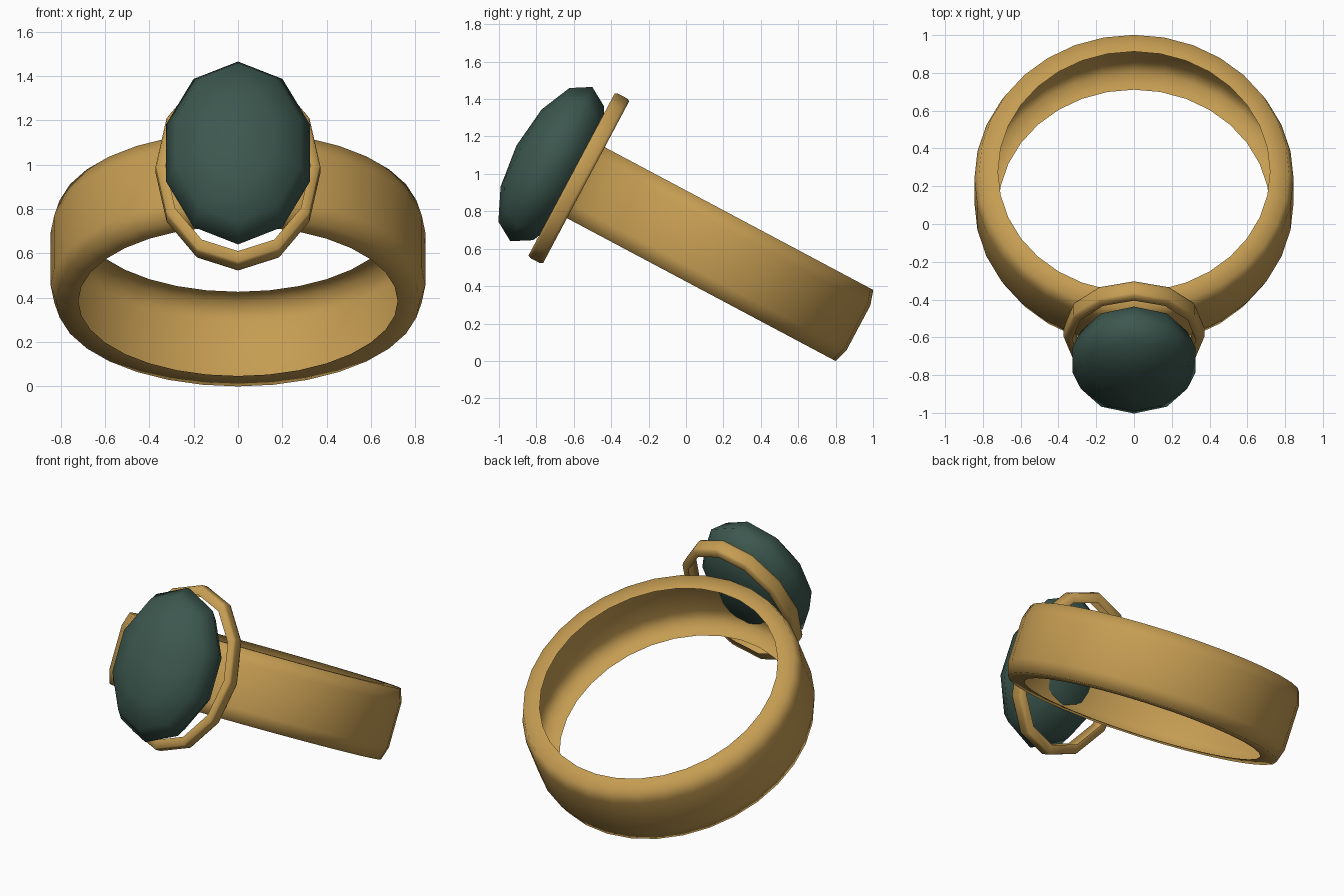
import bpy, bmesh, math
from mathutils import Vector

if "Cube" in bpy.data.objects:
    bpy.data.objects.remove(bpy.data.objects["Cube"])

# Tilted frame: AXIS runs through the finger hole, FRONT points at the stone
TILT = math.radians(28)
X = Vector((1, 0, 0))
FRONT = Vector((0, -math.cos(TILT), math.sin(TILT)))
AXIS = Vector((0, math.sin(TILT), math.cos(TILT)))


def material(name, rgb):
    m = bpy.data.materials.new(name)
    m.diffuse_color = (*rgb, 1)
    m.use_nodes = True
    m.node_tree.nodes["Principled BSDF"].inputs["Base Color"].default_value = m.diffuse_color
    return m


gold = material("gold", (0.56, 0.335, 0.085))
green = material("dark green", (0.045, 0.095, 0.077))


def lathe(name, profile, segs, centre, u, v, w, mat):
    """Spin (radius, height) points in the u/v plane, height along w."""
    bm = bmesh.new()
    rings = []
    for r, h in profile:
        if r == 0:
            rings.append([bm.verts.new(centre + w * h)] * segs)
        else:
            rings.append([bm.verts.new(centre + w * h
                          + u * (r * math.cos(2 * math.pi * i / segs))
                          + v * (r * math.sin(2 * math.pi * i / segs)))
                          for i in range(segs)])
    for a, b in zip(rings, rings[1:]):
        for i in range(segs):
            j = (i + 1) % segs
            quad = list(dict.fromkeys((a[i], a[j], b[j], b[i])))
            bm.faces.new(quad).smooth = True
    bmesh.ops.recalc_face_normals(bm, faces=bm.faces)
    me = bpy.data.meshes.new(name)
    bm.to_mesh(me)
    bm.free()
    me.materials.append(mat)
    ob = bpy.data.objects.new(name, me)
    bpy.context.collection.objects.link(ob)
    return ob


def channel(inner, rim, crown, half, crown_half):
    """Open channel section: side flanges and a slightly crowned outer wall."""
    side = [(inner, half), (rim, half), (crown, crown_half)]
    return [(r, -h) for r, h in side] + [(r, h) for r, h in reversed(side)]


# Finger band, hollow on the inside
lathe("band", channel(0.72, 0.82, 0.845, 0.215, 0.135), 32,
      FRONT * 0.114 + AXIS * 0.59, FRONT, X, AXIS, gold)

# Oval frame around the stone
lathe("stone_frame", channel(0.88, 0.985, 1.0, 0.044, 0.028), 12,
      FRONT * 0.964 + AXIS * 0.593, AXIS * 0.498, X * 0.372, FRONT, gold)

# Oval stone
dome = [(math.cos(math.radians(t)) if abs(t) < 90 else 0, math.sin(math.radians(t)))
        for t in range(-90, 91, 30)]
lathe("stone", dome, 10, FRONT * 1.13 + AXIS * 0.591,
      AXIS * 0.467, X * 0.342, FRONT * 0.211, green)
